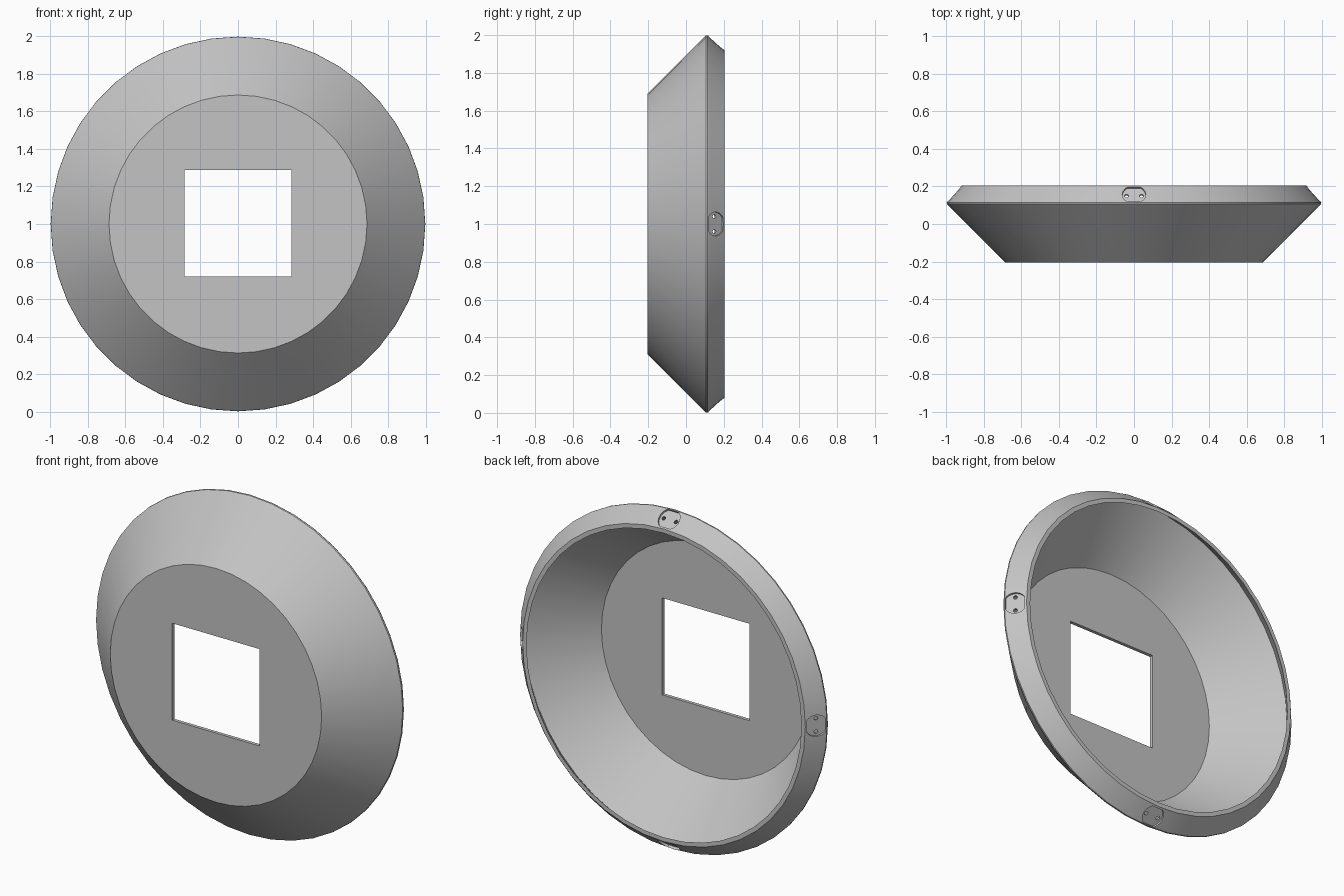
import bpy
import bmesh
import math
from mathutils import Matrix, Vector

SIDES = 44
CENTRE = Vector((0, 0, 1))
LIP_MID = (0.958, 0.156)                 # radius and depth of the sockets
LIP_DIR = Vector((0, 0.095, -0.08)).normalized()

if "Cube" in bpy.data.objects:
    bpy.data.objects.remove(bpy.data.objects["Cube"])

grey = bpy.data.materials.new("light_grey")
grey.use_nodes = True
grey.diffuse_color = (0.55, 0.55, 0.55, 1)
grey.node_tree.nodes["Principled BSDF"].inputs["Base Color"].default_value = grey.diffuse_color


def make_object(name, bm):
    bmesh.ops.recalc_face_normals(bm, faces=bm.faces[:])
    mesh = bpy.data.meshes.new(name)
    bm.to_mesh(mesh)
    bm.free()
    mesh.materials.append(grey)
    obj = bpy.data.objects.new(name, mesh)
    bpy.context.collection.objects.link(obj)
    return obj


def cut(target, name, bm):
    """Subtract a temporary cutter from the target."""
    cutter = make_object(name, bm)
    cutter.hide_render = True
    mod = target.modifiers.new(name, "BOOLEAN")
    mod.operation = "DIFFERENCE"
    mod.solver = "EXACT"
    mod.object = cutter
    bpy.context.view_layer.objects.active = target
    bpy.ops.object.modifier_apply(modifier=mod.name)
    bpy.data.objects.remove(cutter)


def socket_frames():
    """Frames on the lip: x along the rim, y along the slope, z outward."""
    side = Vector((1, 0, 0))
    normal = side.cross(LIP_DIR)
    if normal.z < 0:
        side, normal = -side, -normal
    place = Matrix((side, LIP_DIR, normal)).transposed().to_4x4()
    place.translation = (0, LIP_MID[1], LIP_MID[0])
    for i in range(4):
        yield Matrix.Translation(CENTRE) @ Matrix.Rotation(i * math.pi / 2, 4, "Y") @ place


def add_cylinder(bm, radius, depth, matrix, sides, flat=None):
    made = bmesh.ops.create_cone(bm, cap_ends=True, segments=sides, radius1=radius,
                                 radius2=radius, depth=depth)["verts"]
    if flat:
        for v in made:
            v.co.y = max(-flat, min(flat, v.co.y))
    bmesh.ops.transform(bm, matrix=matrix, verts=made)


# Dish shell: thin wall profile (radius, depth) turned about the y axis
profile = [(0, -0.205), (0.688, -0.205), (0.99, 0.097), (0.998, 0.106), (0.999, 0.115),
           (0.994, 0.123), (0.92, 0.205), (0.895, 0.205), (0.972, 0.11),
           (0.68, -0.185), (0, -0.185)]
bm = bmesh.new()
verts = [bm.verts.new((0, y, 1 + r)) for r, y in profile]
edges = [bm.edges.new(pair) for pair in zip(verts, verts[1:])]
bmesh.ops.spin(bm, geom=verts + edges, cent=CENTRE, axis=(0, 1, 0),
               angle=math.tau, steps=SIDES, use_merge=False)
bmesh.ops.remove_doubles(bm, verts=bm.verts[:], dist=0.0005)
dish = make_object("dish_shell", bm)

# Square opening in the front plate
bm = bmesh.new()
bmesh.ops.create_cube(bm, size=0.57, matrix=Matrix.Translation((0, -0.2, 1.004)))
cut(dish, "square_opening", bm)

# Shallow socket recesses around the back lip
bm = bmesh.new()
for frame in socket_frames():
    add_cylinder(bm, 0.063, 0.02, frame, 32, flat=0.052)
cut(dish, "socket_recess", bm)

# Pair of pin holes in every socket
bm = bmesh.new()
for frame in socket_frames():
    for x in (-0.04, 0.04):
        add_cylinder(bm, 0.011, 0.08, frame @ Matrix.Translation((x, 0, 0)), 16)
cut(dish, "pin_holes", bm)

# Smooth cones with crisp borders
bpy.ops.object.select_all(action="DESELECT")
dish.select_set(True)
bpy.context.view_layer.objects.active = dish
bpy.ops.object.shade_smooth_by_angle(angle=math.radians(30))
weighted = dish.modifiers.new("clean_normals", "WEIGHTED_NORMAL")
weighted.keep_sharp = True
